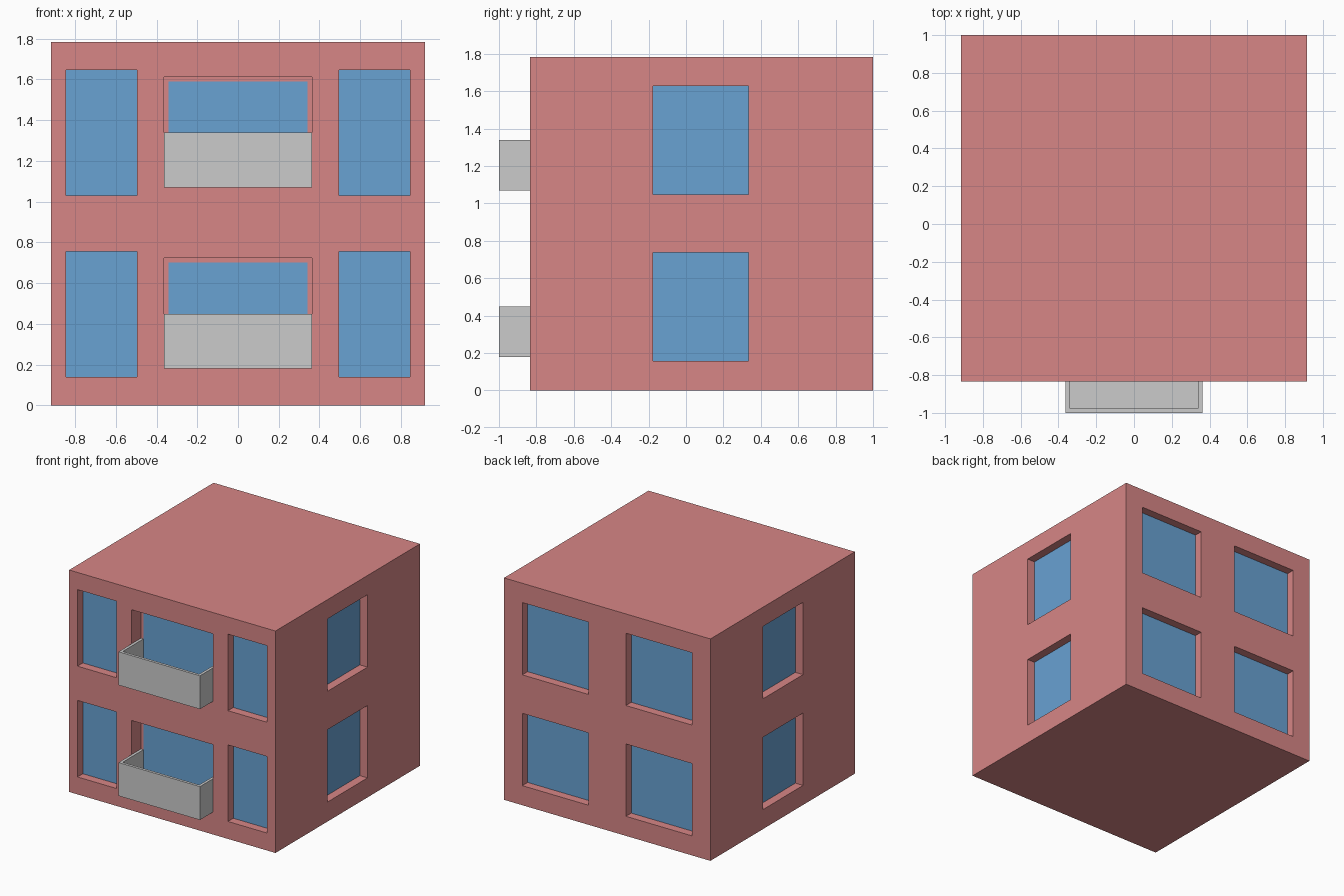
import bpy

if "Cube" in bpy.data.objects:
    bpy.data.objects.remove(bpy.data.objects["Cube"])

W, Y0, Y1, H = 0.917, -0.834, 1.0, 1.783   # half width, front, back, height
STOREY = 0.89
DEPTH = 0.07                               # window recess
DOOR_DEPTH = 0.12                          # balcony door recess


def material(name, color):
    m = bpy.data.materials.new(name)
    m.diffuse_color = color
    m.use_nodes = True
    m.node_tree.nodes["Principled BSDF"].inputs["Base Color"].default_value = m.diffuse_color
    return m


RED = material("red_wall", (0.68, 0.24, 0.24, 1))
BLUE = material("blue_glass", (0.14, 0.36, 0.65, 1))


def box(name, lo, hi, mat=None):
    bpy.ops.mesh.primitive_cube_add(size=1)
    o = bpy.context.object
    o.name = name
    for v in o.data.vertices:
        for i in range(3):
            v.co[i] = lo[i] if v.co[i] < 0 else hi[i]
    if mat:
        o.data.materials.append(mat)
    return o


def cut(target, cutter):
    cutter.hide_render = True
    mod = target.modifiers.new("cut", 'BOOLEAN')
    mod.operation = 'DIFFERENCE'
    mod.solver = 'EXACT'
    mod.object = cutter
    bpy.context.view_layer.objects.active = target
    bpy.ops.object.modifier_apply(modifier=mod.name)
    bpy.data.objects.remove(cutter)


def slab(name, side, a0, a1, z0, z1, d0, d1, mat):
    """Box on a wall: a0..a1 along the wall, d0..d1 measured inward."""
    if side in ("front", "back"):
        ys = sorted((Y0 + d0, Y0 + d1) if side == "front" else (Y1 - d0, Y1 - d1))
        return box(name, (a0, ys[0], z0), (a1, ys[1], z1), mat)
    s = 1 if side == "right" else -1
    xs = sorted((s * (W - d0), s * (W - d1)))
    return box(name, (xs[0], a0, z0), (xs[1], a1, z1), mat)


def window(side, a0, a1, z0, z1, depth=DEPTH, frame=0.0):
    """Recess in the wall with a pane at its back."""
    cut(body, slab("cutter", side, a0, a1, z0, z1, -0.1, depth, RED))
    slab(side + "_window", side, a0 + frame, a1 - frame, z0 + frame, z1 - frame,
         depth - 0.002, depth + 0.002, BLUE)


# Building block
body = box("building", (-W, Y0, 0), (W, Y1, H), RED)

for floor in range(2):
    z = floor * STOREY
    # Mirrored windows on the front, back and sides
    for s in (-1, 1):
        window("front", *sorted((s * 0.495, s * 0.843)), z + 0.14, z + 0.755)
        window("back", *sorted((s * 0.166, s * 0.755)), z + 0.157, z + 0.738)
    for side in ("left", "right"):
        window(side, -0.176, 0.334, z + 0.157, z + 0.738)
    # Balcony door and tray-shaped balcony reaching into its recess
    window("front", -0.362, 0.362, z + 0.18, z + 0.722, DOOR_DEPTH, 0.022)
    balcony = box("balcony", (-0.362, -1, z + 0.18), (0.362, Y0 + DOOR_DEPTH, z + 0.448))
    cut(balcony, box("cutter", (-0.34, -0.978, z + 0.202), (0.34, Y0 + 0.3, z + 0.6)))
